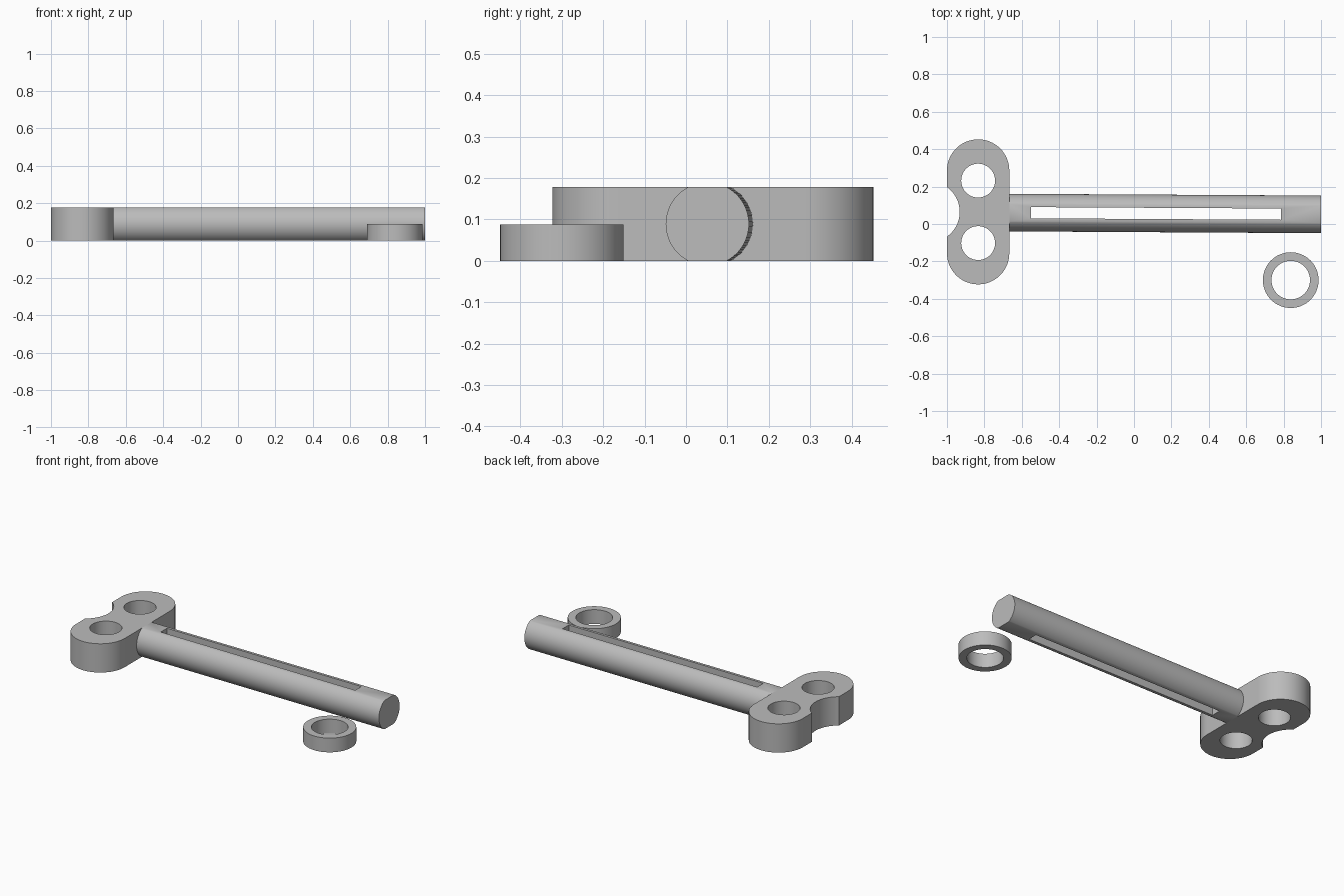
import bpy, bmesh
from math import pi, sin, cos, asin, atan2, radians
from mathutils import Matrix

cube = bpy.data.objects.get("Cube")
if cube:
    bpy.data.objects.remove(cube, do_unlink=True)

GREY = (0.5, 0.5, 0.5, 1)
mat = bpy.data.materials.new("plain grey")
mat.use_nodes = True
mat.diffuse_color = GREY
mat.node_tree.nodes["Principled BSDF"].inputs["Base Color"].default_value = GREY

HEIGHT = 0.178
MID = HEIGHT / 2


def arc(cx, cy, r, start, end, steps):
    """Points along an arc, both ends included."""
    angles = [start + (end - start) * i / steps for i in range(steps + 1)]
    return [(cx + r * cos(a), cy + r * sin(a)) for a in angles]


def circle(cx, cy, r, steps=64):
    return arc(cx, cy, r, 0, 2 * pi, steps)[:-1]


def prism(name, outline, z0, z1, matrix=Matrix()):
    """Extrude a flat outline from z0 to z1, then place it."""
    bm = bmesh.new()
    face = bm.faces.new([bm.verts.new((x, y, z0)) for x, y in outline])
    top = bmesh.ops.extrude_face_region(bm, geom=[face])["geom"]
    bmesh.ops.translate(bm, vec=(0, 0, z1 - z0),
                        verts=[v for v in top if isinstance(v, bmesh.types.BMVert)])
    bmesh.ops.recalc_face_normals(bm, faces=bm.faces)
    bm.transform(matrix)
    mesh = bpy.data.meshes.new(name)
    bm.to_mesh(mesh)
    bm.free()
    mesh.materials.append(mat)
    obj = bpy.data.objects.new(name, mesh)
    bpy.context.collection.objects.link(obj)
    return obj


def finish(obj, cutters):
    """Cut the holes, remove the cutters and smooth the round sides."""
    bpy.ops.object.select_all(action="DESELECT")
    bpy.context.view_layer.objects.active = obj
    obj.select_set(True)
    for cutter in cutters:
        mod = obj.modifiers.new("hole", "BOOLEAN")
        mod.operation, mod.solver, mod.object = "DIFFERENCE", "EXACT", cutter
        bpy.ops.object.modifier_apply(modifier=mod.name)
        bpy.data.objects.remove(cutter, do_unlink=True)
    bpy.ops.object.shade_smooth_by_angle(angle=radians(30))


# Key handle: a rounded bar with a scooped outer edge and two finger holes
HX, HY, HR, REACH = -0.8333, 0.065, 0.1667, 0.221
SCOOP_R, SCOOP_X = 0.163, -1.095
half = asin(0.1325 / SCOOP_R)
outline = (arc(HX, HY + REACH, HR, 0, pi, 32)
           + arc(SCOOP_X, HY, SCOOP_R, half, -half, 24)
           + arc(HX, HY - REACH, HR, pi, 2 * pi, 32))
handle = prism("key_handle", outline, 0, HEIGHT)
finish(handle, [prism("finger_hole", circle(HX, HY + side * 0.167, 0.0905), -0.1, 0.3)
                for side in (-1, 1)])

# Shaft: a rod flattened above and below, with a long slot through it
SHAFT_R = 0.1005
flat = asin(MID / SHAFT_R)
profile = (arc(0, 0, SHAFT_R, -flat, flat, 32)
           + arc(0, 0, SHAFT_R, pi - flat, pi + flat, 32))
LEFT, RIGHT = -0.67, 0.9995
tilt = Matrix.Rotation(atan2(-0.0095, RIGHT - LEFT), 4, "Z")
place = Matrix.Translation((LEFT, 0.061, MID)) @ tilt
along_x = Matrix.Rotation(pi / 2, 4, "Z") @ Matrix.Rotation(pi / 2, 4, "X")
shaft = prism("shaft", profile, 0, RIGHT - LEFT, place @ along_x)
slot = [(0.12, -0.03), (1.457, -0.03), (1.457, 0.03), (0.12, 0.03)]
finish(shaft, [prism("slot_cutter", slot, -0.3, 0.3, place)])

# Loose collar ring
RX, RY = 0.838, -0.3
ring = prism("collar_ring", circle(RX, RY, 0.149), 0, 0.088)
finish(ring, [prism("ring_hole", circle(RX, RY, 0.103), -0.1, 0.3)])
